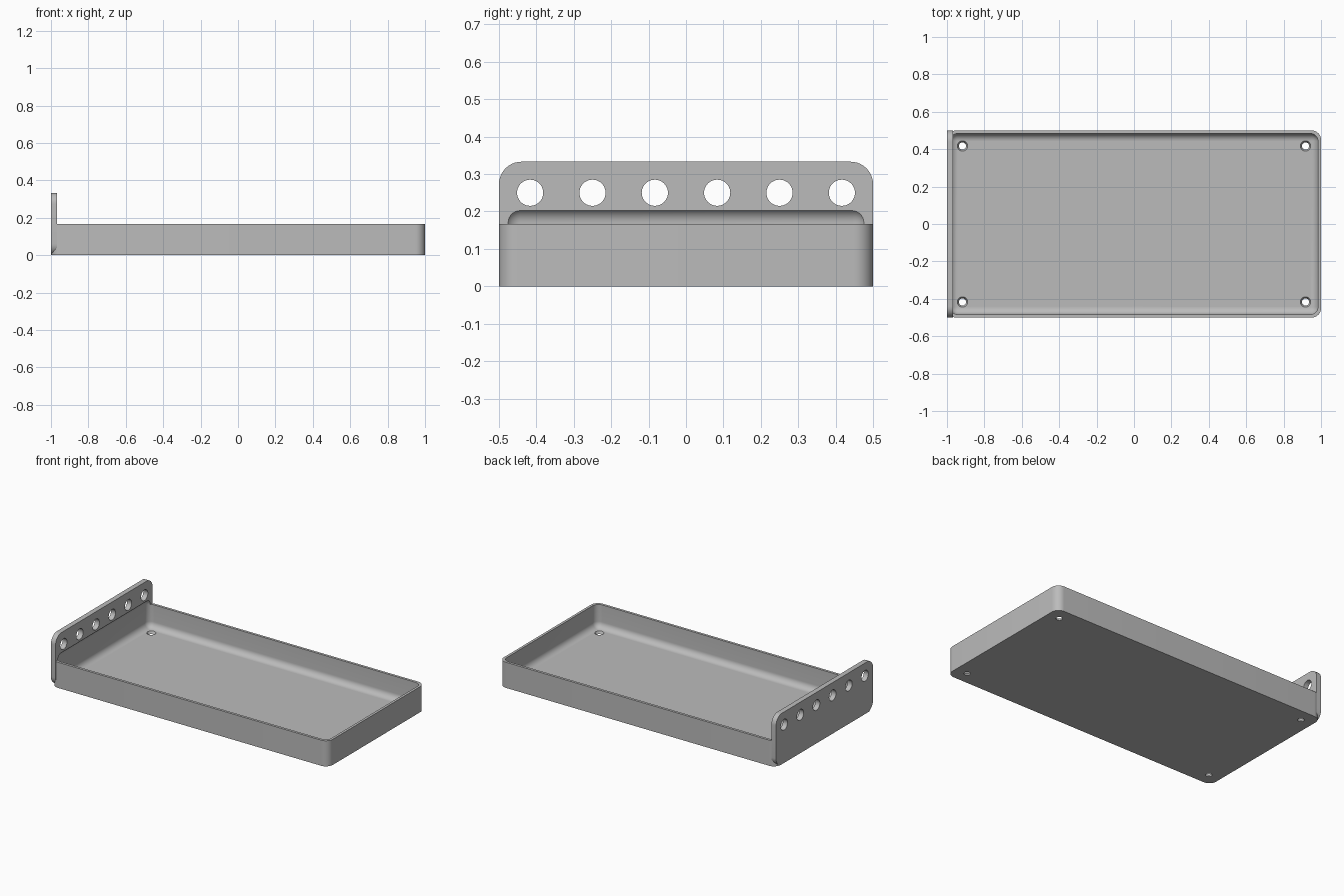
import bpy, bmesh, math
from mathutils import Matrix, Vector

if "Cube" in bpy.data.objects:
    bpy.data.objects.remove(bpy.data.objects["Cube"], do_unlink=True)

LENGTH, WIDTH = 2.0, 1.0
TRAY_H, PLATE_H = 0.167, 0.333
WALL, PLATE_T = 0.0167, 0.033

grey = bpy.data.materials.new("satin grey")
grey.use_nodes = True
COLOUR = (0.5, 0.5, 0.5, 1)
grey.diffuse_color = COLOUR
grey.node_tree.nodes["Principled BSDF"].inputs["Base Color"].default_value = COLOUR


def finish(bm, name):
    bmesh.ops.recalc_face_normals(bm, faces=bm.faces)
    mesh = bpy.data.meshes.new(name)
    bm.to_mesh(mesh)
    bm.free()
    mesh.materials.append(grey)
    ob = bpy.data.objects.new(name, mesh)
    bpy.context.collection.objects.link(ob)
    return ob


def rounded_box(name, low, high, radius, axis=None, segments=10):
    """Box with the edges along one axis rounded, or all edges if none is given."""
    low, high = Vector(low), Vector(high)
    bm = bmesh.new()
    bmesh.ops.create_cube(bm, size=1)
    bmesh.ops.scale(bm, vec=high - low, verts=bm.verts)
    bmesh.ops.translate(bm, vec=(low + high) / 2, verts=bm.verts)
    edges = [e for e in bm.edges if axis is None
             or abs((e.verts[0].co - e.verts[1].co).normalized()[axis]) > 0.9]
    bmesh.ops.bevel(bm, geom=edges, offset=radius, segments=segments,
                    profile=0.5, affect='EDGES')
    return finish(bm, name)


def drills(name, centres, r_start, r_end, depth, turn):
    """Set of round cutters in one object."""
    bm = bmesh.new()
    for c in centres:
        bmesh.ops.create_cone(bm, cap_ends=True, segments=40, radius1=r_start,
                              radius2=r_end, depth=depth,
                              matrix=Matrix.Translation(c) @ turn)
    return finish(bm, name)


def combine(target, tool, operation):
    mod = target.modifiers.new("combine", 'BOOLEAN')
    mod.operation, mod.solver, mod.object = operation, 'EXACT', tool
    bpy.context.view_layer.objects.active = target
    bpy.ops.object.modifier_apply(modifier=mod.name)
    bpy.data.objects.remove(tool, do_unlink=True)


# Tray body joined with the upright end plate
x, y = LENGTH / 2, WIDTH / 2
tray = rounded_box("tray_with_end_plate", (-x, -y, 0), (x, y, TRAY_H), 0.05, axis=2)
plate = rounded_box("end_plate", (-x, -y, 0), (-x + PLATE_T, y, PLATE_H), 0.06, axis=0)
combine(tray, plate, 'UNION')

# Soft-edged hollow, which also bites slightly into the plate
hollow = rounded_box("hollow", (-x + WALL, -y + WALL, WALL),
                     (x - WALL, y - WALL, 0.21), 0.04)
combine(tray, hollow, 'DIFFERENCE')

# Countersunk screw holes in the floor corners
corners = [Vector((sx * 0.917, sy * 0.417, WALL / 2)) for sx in (-1, 1) for sy in (-1, 1)]
combine(tray, drills("screw_holes", corners, 0.014, 0.0325, WALL + 0.02,
                     Matrix.Identity(4)), 'DIFFERENCE')

# Row of six holes through the plate
row = [Vector((-x + PLATE_T / 2, (i - 2.5) / 6, 0.25)) for i in range(6)]
combine(tray, drills("plate_holes", row, 0.035, 0.035, 0.1,
                     Matrix.Rotation(math.pi / 2, 4, 'Y')), 'DIFFERENCE')

# Smooth rounds with crisp edges
bpy.ops.object.select_all(action='DESELECT')
tray.select_set(True)
bpy.context.view_layer.objects.active = tray
bpy.ops.object.shade_smooth_by_angle(angle=math.radians(30))
